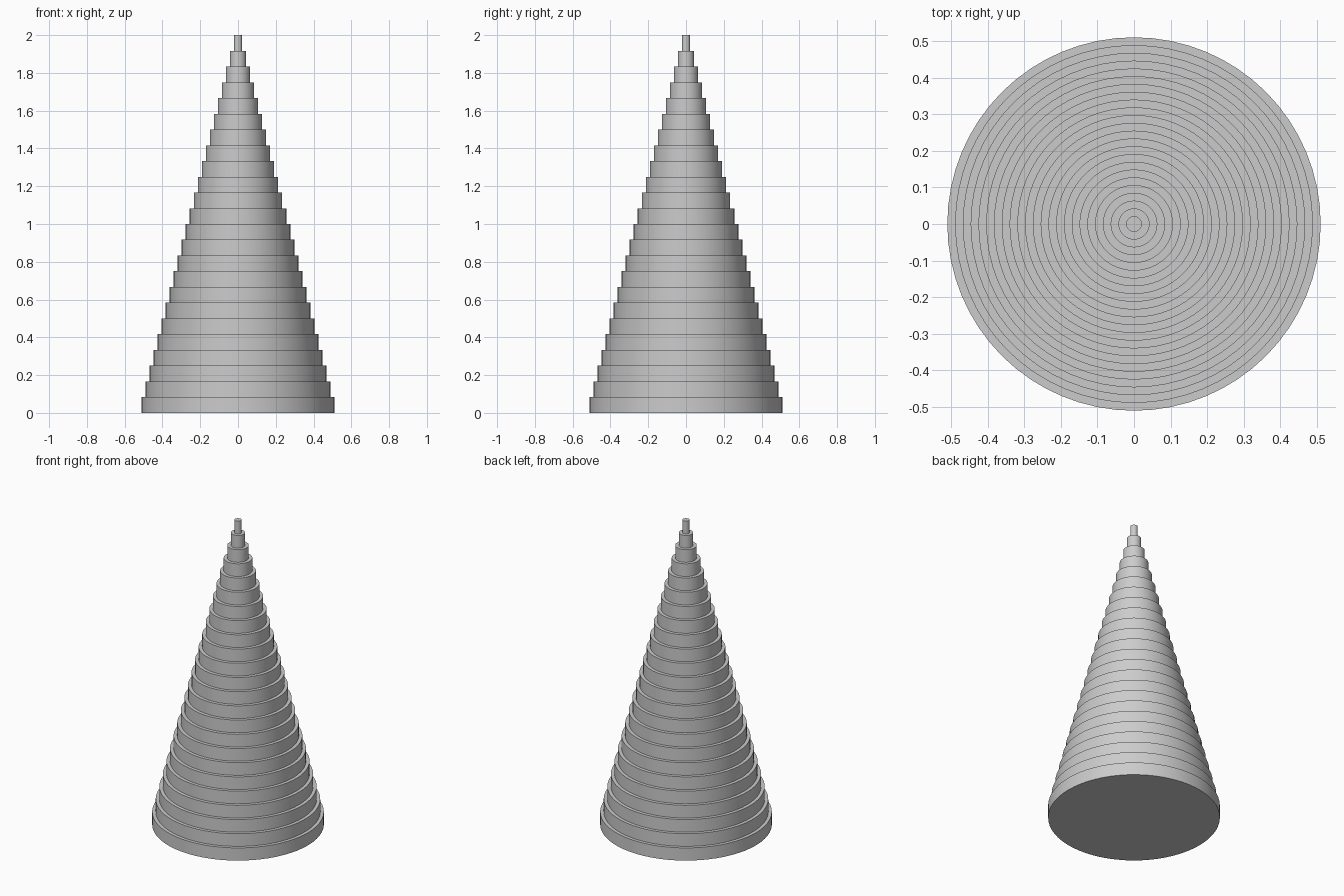
import bpy
import bmesh
import math
from mathutils import Matrix

cube = bpy.data.objects.get("Cube")
if cube:
    bpy.data.objects.remove(cube, do_unlink=True)

TIERS = 24
HEIGHT = 2.0
BASE_RADIUS = 0.511
SIDES = 64

# Single plain grey
grey = bpy.data.materials.new("plain grey")
grey.use_nodes = True
colour = (0.6, 0.6, 0.6, 1)
grey.diffuse_color = colour
grey.node_tree.nodes["Principled BSDF"].inputs["Base Color"].default_value = colour

# Stepped half profile, from the centre of the base to the centre of the tip
rise = HEIGHT / TIERS
profile = [(0, 0)]
for i in range(TIERS):
    radius = BASE_RADIUS * (TIERS - i) / TIERS
    profile += [(radius, i * rise), (radius, (i + 1) * rise)]
profile.append((0, HEIGHT))

# Lathe the profile around the vertical axis
bm = bmesh.new()
verts = [bm.verts.new((r, 0, z)) for r, z in profile]
edges = [bm.edges.new(pair) for pair in zip(verts, verts[1:])]
bmesh.ops.spin(bm, geom=verts + edges, cent=(0, 0, 0), axis=(0, 0, 1),
               angle=math.tau, steps=SIDES, use_merge=True)
bmesh.ops.remove_doubles(bm, verts=bm.verts, dist=0.0001)
bmesh.ops.recalc_face_normals(bm, faces=bm.faces)

mesh = bpy.data.meshes.new("stepped_cone")
bm.to_mesh(mesh)
bm.free()
mesh.materials.append(grey)
cone = bpy.data.objects.new("stepped_cone", mesh)
bpy.context.collection.objects.link(cone)

# Round sides, crisp tier edges
bpy.ops.object.select_all(action="DESELECT")
cone.select_set(True)
bpy.context.view_layer.objects.active = cone
bpy.ops.object.shade_smooth_by_angle(angle=math.radians(30))
